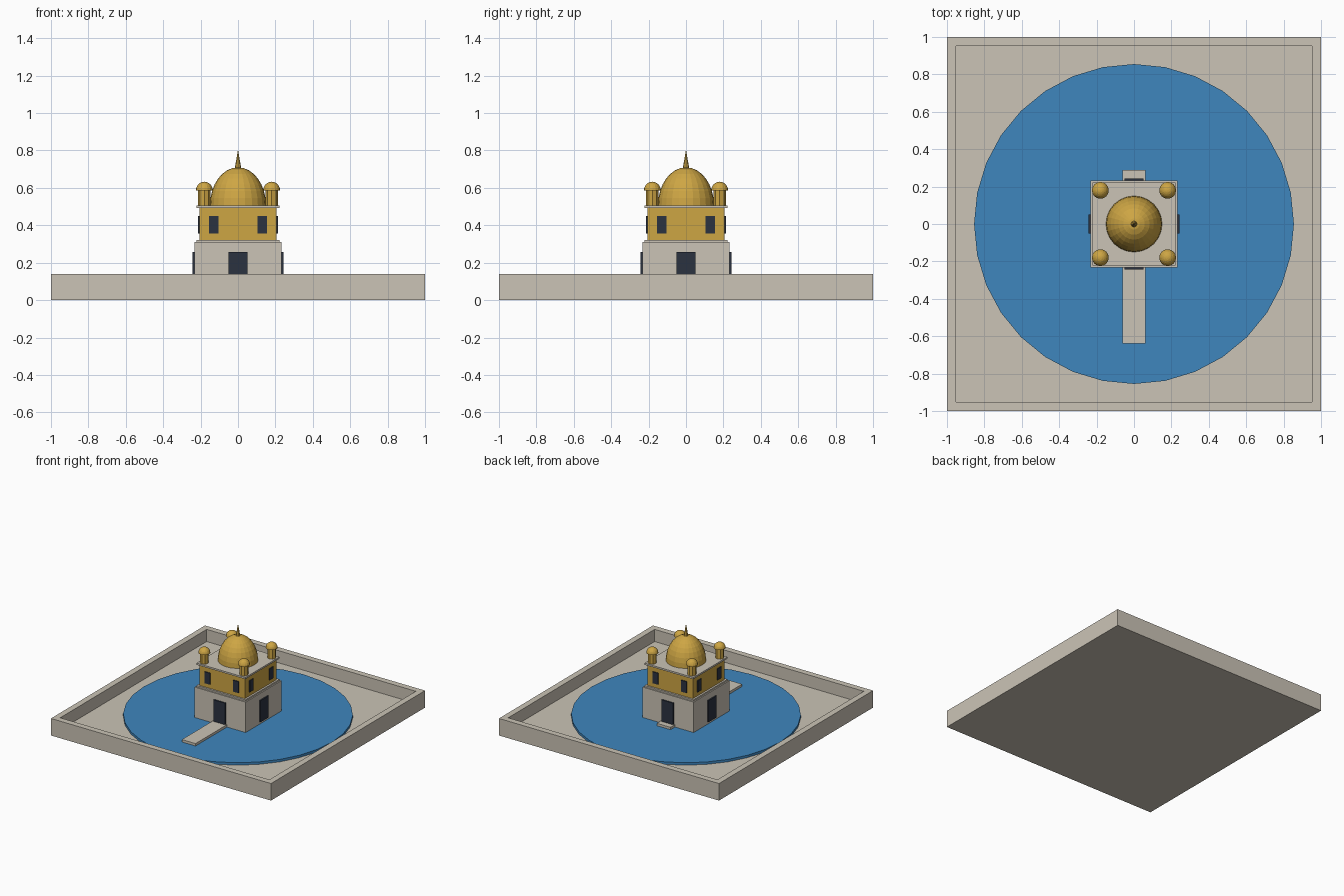
import bpy, bmesh, math
from mathutils import Matrix, Vector

if "Cube" in bpy.data.objects:
    bpy.data.objects.remove(bpy.data.objects["Cube"])


def material(name, r, g, b):
    lin = [(c / 255 / 12.92) if c < 10 else ((c / 255 + 0.055) / 1.055) ** 2.4 for c in (r, g, b)]
    m = bpy.data.materials.new(name)
    m.diffuse_color = (*lin, 1)
    m.use_nodes = True
    m.node_tree.nodes["Principled BSDF"].inputs["Base Color"].default_value = m.diffuse_color
    return m


stone = material("pale stone", 203, 196, 182)
gold = material("gold", 206, 166, 68)
blue = material("water blue", 62, 134, 190)
dark = material("dark openings", 43, 50, 64)


def finish(name, bm, mat):
    bmesh.ops.recalc_face_normals(bm, faces=bm.faces)
    mesh = bpy.data.meshes.new(name)
    bm.to_mesh(mesh)
    bm.free()
    mesh.materials.append(mat)
    obj = bpy.data.objects.new(name, mesh)
    bpy.context.collection.objects.link(obj)
    return obj


def box(name, mat, x0, x1, y0, y1, z0, z1, turn=0):
    bm = bmesh.new()
    bmesh.ops.create_cube(bm, size=1)
    bmesh.ops.scale(bm, vec=(x1 - x0, y1 - y0, z1 - z0), verts=bm.verts)
    bmesh.ops.translate(bm, vec=((x0 + x1) / 2, (y0 + y1) / 2, (z0 + z1) / 2), verts=bm.verts)
    bmesh.ops.rotate(bm, cent=(0, 0, 0), matrix=Matrix.Rotation(turn, 3, 'Z'), verts=bm.verts)
    return finish(name, bm, mat)


def cone(name, mat, x, y, z0, z1, r0, r1, sides):
    bm = bmesh.new()
    bmesh.ops.create_cone(bm, cap_ends=True, segments=sides, radius1=r0, radius2=r1, depth=z1 - z0)
    bmesh.ops.translate(bm, vec=(x, y, (z0 + z1) / 2), verts=bm.verts)
    return finish(name, bm, mat)


def dome(name, mat, x, y, z, r, h, sides, rings):
    # upper half of a sphere with a closed base
    bm = bmesh.new()
    bmesh.ops.create_uvsphere(bm, u_segments=sides, v_segments=rings, radius=1)
    bmesh.ops.delete(bm, geom=[v for v in bm.verts if v.co.z < -0.001], context='VERTS')
    bmesh.ops.holes_fill(bm, edges=[e for e in bm.edges if e.is_boundary], sides=0)
    bmesh.ops.scale(bm, vec=(r, r, h), verts=bm.verts)
    bmesh.ops.translate(bm, vec=(x, y, z), verts=bm.verts)
    return finish(name, bm, mat)


# Walled basin: a slab with its top inset and sunk
bm = bmesh.new()
bmesh.ops.create_cube(bm, size=2)
bmesh.ops.scale(bm, vec=(1, 1, 0.07), verts=bm.verts)
bmesh.ops.translate(bm, vec=(0, 0, 0.07), verts=bm.verts)
top = max(bm.faces, key=lambda f: f.calc_center_median().z)
bmesh.ops.inset_region(bm, faces=[top], thickness=0.07)
floor = bmesh.ops.extrude_face_region(bm, geom=[top])
bmesh.ops.translate(bm, vec=(0, 0, -0.1), verts=[v for v in floor["geom"] if isinstance(v, bmesh.types.BMVert)])
if top.is_valid:
    bmesh.ops.delete(bm, geom=[top], context='FACES_ONLY')
finish("basin", bm, stone)

# Pool and walkway
cone("pool", blue, 0, 0, 0.04, 0.06, 0.855, 0.855, 32)
box("walkway", stone, -0.062, 0.062, -0.64, 0.29, 0.05, 0.08)

# Storeys and ledges
box("lower_storey", stone, -0.232, 0.232, -0.232, 0.232, 0.05, 0.31)
box("lower_ledge", stone, -0.222, 0.222, -0.222, 0.222, 0.31, 0.322)
box("upper_storey", gold, -0.207, 0.207, -0.207, 0.207, 0.322, 0.492)
box("upper_ledge", stone, -0.222, 0.222, -0.222, 0.222, 0.492, 0.506)

# Doors and windows on all four sides
for i in range(4):
    turn = i * math.pi / 2
    box(f"door_{i}", dark, -0.052, 0.052, -0.243, -0.23, 0.08, 0.257, turn)
    for s in (-1, 1):
        box(f"window_{i}_{s}", dark, s * 0.129 - 0.025, s * 0.129 + 0.025,
            -0.215, -0.205, 0.356, 0.45, turn)

# Main dome with spire
dome("main_dome", gold, 0, 0, 0.506, 0.15, 0.204, 24, 16)
cone("spire", gold, 0, 0, 0.70, 0.805, 0.018, 0, 8)

# Corner turrets
for x in (-0.18, 0.18):
    for y in (-0.18, 0.18):
        cone("turret_column", gold, x, y, 0.506, 0.588, 0.033, 0.033, 8)
        dome("turret_dome", gold, x, y, 0.587, 0.045, 0.046, 16, 12)
